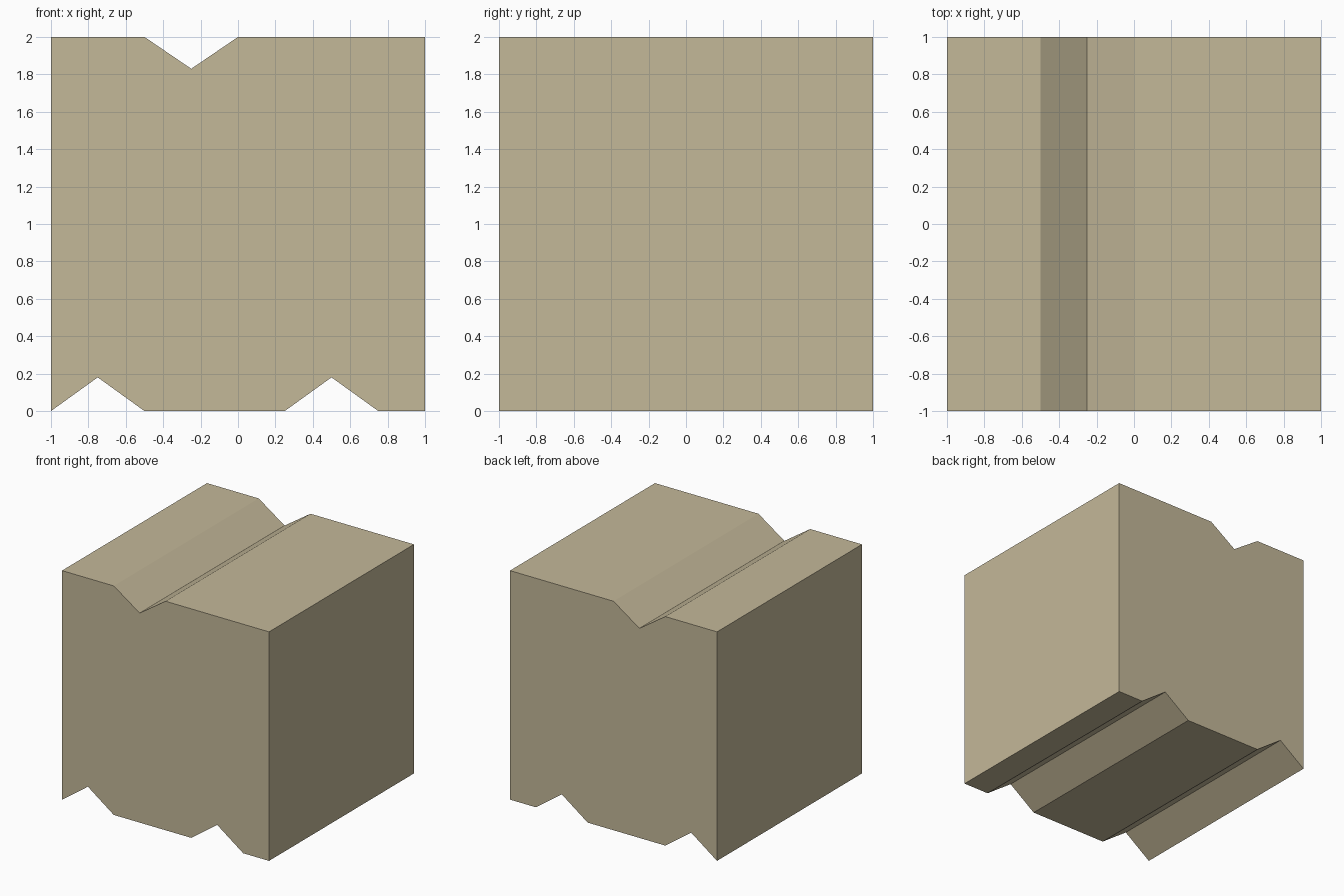
import bpy
import bmesh

if "Cube" in bpy.data.objects:
    bpy.data.objects.remove(bpy.data.objects["Cube"])

# Stone colour
stone = bpy.data.materials.new("warm_stone")
stone.diffuse_color = (0.55, 0.479, 0.318, 1)
stone.use_nodes = True
stone.node_tree.nodes["Principled BSDF"].inputs["Base Color"].default_value = stone.diffuse_color

# Front outline (x, z): one V groove on top, two underneath
outline = [(-1, 0), (-0.75, 0.18), (-0.5, 0), (0.25, 0), (0.5, 0.18), (0.75, 0),
           (1, 0), (1, 2), (0, 2), (-0.25, 1.83), (-0.5, 2), (-1, 2)]

# Extrude the outline from front to back
bm = bmesh.new()
front = bm.faces.new([bm.verts.new((x, -1, z)) for x, z in outline])
result = bmesh.ops.extrude_face_region(bm, geom=[front], use_keep_orig=True)
back_verts = [g for g in result["geom"] if isinstance(g, bmesh.types.BMVert)]
bmesh.ops.translate(bm, verts=back_verts, vec=(0, 2, 0))
bmesh.ops.recalc_face_normals(bm, faces=bm.faces[:])

# Grooved block
mesh = bpy.data.meshes.new("grooved_block")
bm.to_mesh(mesh)
bm.free()
mesh.materials.append(stone)
block = bpy.data.objects.new("grooved_block", mesh)
bpy.context.collection.objects.link(block)
